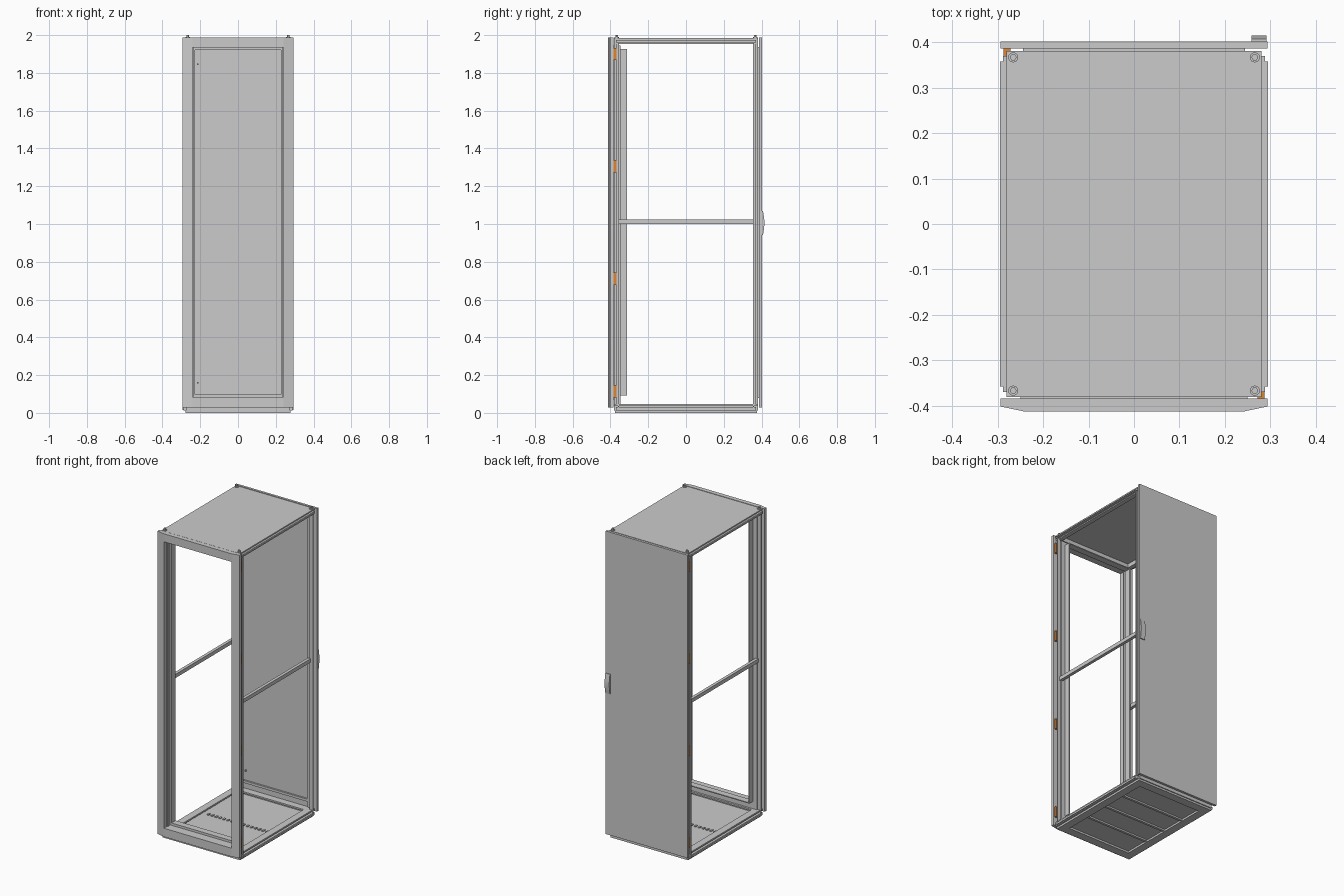
import bpy, bmesh, math

if "Cube" in bpy.data.objects:
    bpy.data.objects.remove(bpy.data.objects["Cube"])

orange = bpy.data.materials.new("hinge_orange")
orange.diffuse_color = (0.7, 0.24, 0.04, 1)
orange.use_nodes = True
orange.node_tree.nodes["Principled BSDF"].inputs["Base Color"].default_value = orange.diffuse_color


def finish(name, bm):
    bmesh.ops.recalc_face_normals(bm, faces=bm.faces)
    me = bpy.data.meshes.new(name)
    bm.to_mesh(me)
    bm.free()
    ob = bpy.data.objects.new(name, me)
    bpy.context.collection.objects.link(ob)
    return ob


def box(name, x, y, z):
    """Box from (min, max) ranges."""
    bm = bmesh.new()
    bmesh.ops.create_cube(bm, size=1)
    for v in bm.verts:
        v.co = [r[0] + (c + 0.5) * (r[1] - r[0]) for r, c in zip((x, y, z), v.co)]
    return finish(name, bm)


def prism(name, pts, z0, z1):
    """Plan outline extruded upward."""
    bm = bmesh.new()
    f = bm.faces.new([bm.verts.new((x, y, z0)) for x, y in pts])
    r = bmesh.ops.extrude_face_region(bm, geom=[f])
    bmesh.ops.translate(bm, vec=(0, 0, z1 - z0),
                        verts=[g for g in r["geom"] if isinstance(g, bmesh.types.BMVert)])
    return finish(name, bm)


def upright_ring(name, xo, xi, zo, zi, y):
    """Rectangular frame standing in the xz plane."""
    for s in (-1, 1):
        box(name + "_stile", sorted((s * xi, s * xo)), y, zo)
    box(name + "_sill", (-xi, xi), y, (zo[0], zi[0]))
    box(name + "_head", (-xi, xi), y, (zi[1], zo[1]))


def flat_ring(name, xo, xi, yo, yi, z):
    """Rectangular frame lying in the xy plane."""
    for s in (-1, 1):
        box(name + "_side", sorted((s * xi, s * xo)), (-yo, yo), z)
        box(name + "_end", (-xi, xi), sorted((s * yi, s * yo)), z)


def cylinder(name, x, y, z0, z1, r, n):
    return prism(name, [(x + r * math.cos(i * math.tau / n), y + r * math.sin(i * math.tau / n))
                        for i in range(n)], z0, z1)


# Front door: open frame with tapered stiles
DZ = (0.028, 1.987)
for s in (-1, 1):
    prism("front_door_stile", [(s * 0.241, -0.413), (s * 0.294, -0.402),
                               (s * 0.294, -0.384), (s * 0.241, -0.384)], *DZ)
box("front_door_bottom_rail", (-0.241, 0.241), (-0.413, -0.384), (DZ[0], 0.083))
box("front_door_top_rail", (-0.241, 0.241), (-0.413, -0.384), (1.935, DZ[1]))

# Back door with inner stiffening frame and screw heads
box("back_door", (-0.294, 0.294), (0.387, 0.402), DZ)
upright_ring("back_door_stiffener", 0.245, 0.23, (0.08, 1.937), (0.096, 1.921), (0.376, 0.387))
for z in (0.16, 1.845):
    box("back_door_stud", (-0.217, -0.209), (0.377, 0.387), (z - 0.004, z + 0.004))

# Curved door handle, profile in the yz plane
bm = bmesh.new()
prof = [(0.402, 0.942)] + [(0.4075 + 0.0075 * math.sin(math.pi * i / 8), 0.942 + 0.128 * i / 8)
                           for i in range(9)] + [(0.402, 1.07)]
f = bm.faces.new([bm.verts.new((0.259, y, z)) for y, z in prof])
r = bmesh.ops.extrude_face_region(bm, geom=[f])
bmesh.ops.translate(bm, vec=(0.033, 0, 0),
                    verts=[g for g in r["geom"] if isinstance(g, bmesh.types.BMVert)])
finish("door_handle", bm)

# Corner posts: folded profile, open towards the inside
for sx in (-1, 1):
    for sy in (-1, 1):
        pts = [(0.281, 0.354), (0.281, 0.368), (0.271, 0.368), (0.271, 0.381), (0.235, 0.381),
               (0.235, 0.375), (0.264, 0.375), (0.264, 0.354)]
        prism("corner_post", [(sx * x, sy * y) for x, y in pts], 0.04, 1.955)

# Front mounting frame: deep lip behind the door opening
upright_ring("front_inner_frame", 0.264, 0.228, (0.046, 1.945), (0.098, 1.92), (-0.354, -0.348))
upright_ring("front_inner_lip", 0.234, 0.228, (0.092, 1.926), (0.098, 1.92), (-0.348, -0.312))
upright_ring("front_seal", 0.25, 0.238, (0.07, 1.945), (0.083, 1.935), (-0.384, -0.354))

# Roof with rims and lifting bolts
box("roof_panel", (-0.281, 0.281), (-0.381, 0.381), (1.979, 1.986))
flat_ring("roof_rim", 0.277, 0.25, 0.381, 0.354, (1.953, 1.979))
for sx in (-1, 1):
    for sy in (-1, 1):
        x, y = sx * 0.266, sy * 0.367
        cylinder("bolt_washer", x, y, 1.986, 1.99, 0.011, 24)
        cylinder("bolt_head", x, y, 1.99, 2.0, 0.0075, 6)

# Base frame, floor plates and cross bars
flat_ring("base_lower", 0.277, 0.225, 0.375, 0.32, (0.0, 0.012))
flat_ring("base_web", 0.272, 0.266, 0.381, 0.354, (0.012, 0.036))
flat_ring("base_upper", 0.281, 0.235, 0.381, 0.335, (0.036, 0.046))
box("floor_plate", (-0.266, 0.266), (-0.354, 0.354), (0.016, 0.021))
for y in (-0.16, 0.0, 0.16):
    box("floor_bar", (-0.225, 0.225), (y - 0.008, y + 0.008), (0.006, 0.016))
for i in range(16):
    x = -0.21 + i * 0.028
    box("cable_clamp", (x - 0.006, x + 0.006), (-0.01, 0.01), (0.021, 0.027))

# Side rails: stepped lips top and bottom, plus mid-height brace and post lips
for s in (-1, 1):
    for za, zb in ((0.012, 0.03), (1.96, 1.975)):
        box("side_rail", sorted((s * 0.272, s * 0.289)), (-0.37, 0.37), (za, zb))
        box("side_rail_lip", sorted((s * 0.289, s * 0.295)), (-0.358, 0.358), (za + 0.004, zb - 0.002))
    for sy in (-1, 1):
        box("post_lip", sorted((s * 0.281, s * 0.288)), sorted((sy * 0.355, sy * 0.361)), (0.03, 1.96))
    box("middle_brace", sorted((s * 0.252, s * 0.272)), (-0.354, 0.354), (1.0, 1.024))

# Hinges: front door on the right, back door on the left
for s in (1, -1):
    for z in (0.115, 0.71, 1.305, 1.9):
        h = box("hinge", sorted((s * 0.272, s * 0.287)), sorted((s * -0.386, s * -0.369)),
                (z - 0.033, z + 0.033))
        h.data.materials.append(orange)
